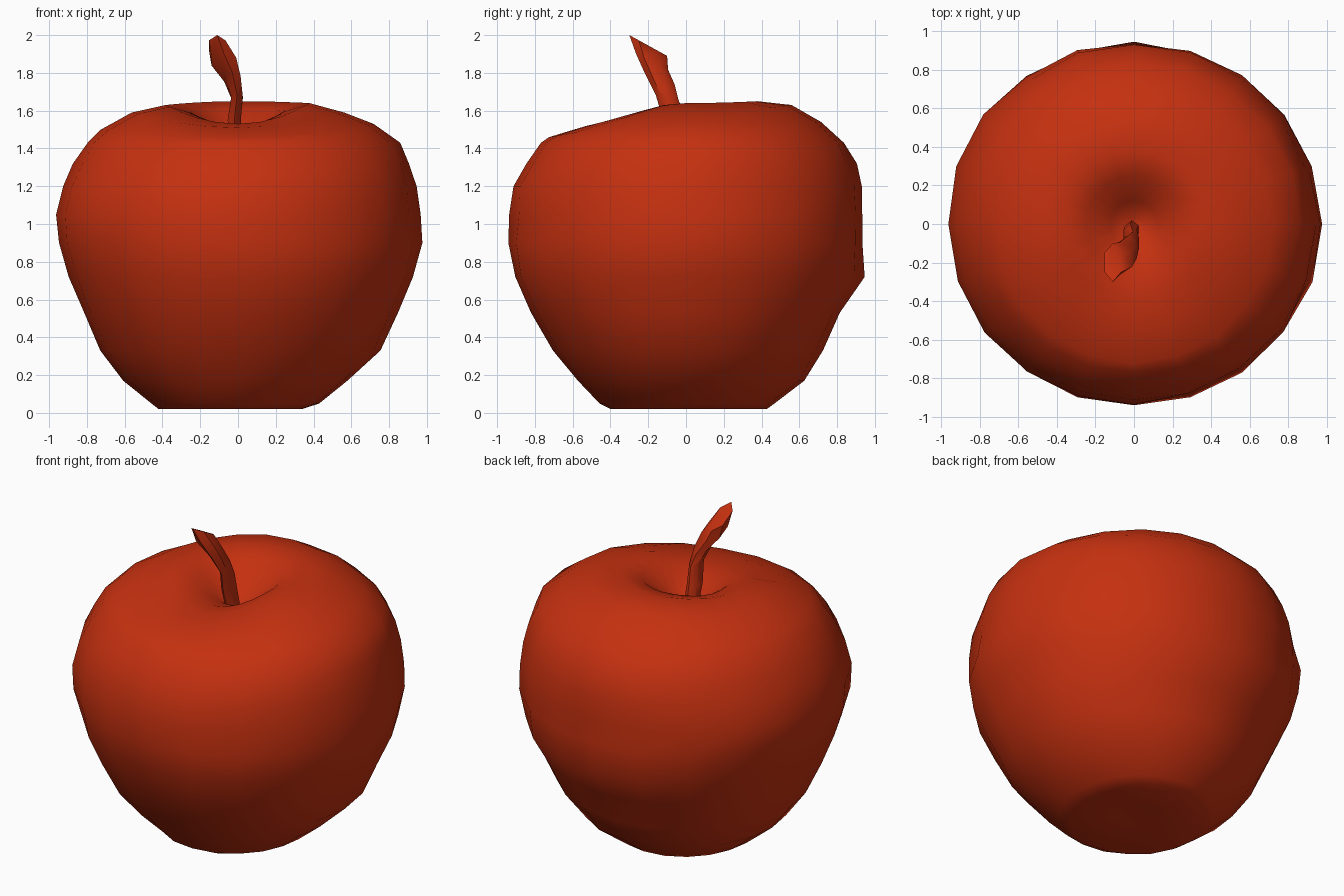
import bpy
import bmesh
import math
import random

default_cube = bpy.data.objects.get("Cube")
if default_cube:
    bpy.data.objects.remove(default_cube, do_unlink=True)

random.seed(4)

# One warm red for the whole fruit
red = bpy.data.materials.new("apple_red")
red.use_nodes = True
red.diffuse_color = (0.56, 0.03, 0.005, 1)
red.node_tree.nodes["Principled BSDF"].inputs["Base Color"].default_value = red.diffuse_color


def blend(values, angle):
    """Blend four side values (left, back, right, front) around the axis."""
    c, s = math.cos(angle), math.sin(angle)
    side_x = values[0] if c > 0 else values[2]
    side_y = values[1] if s > 0 else values[3]
    return side_x * c * c + side_y * s * s


def skin_rings(name, rings, sharp_angle):
    """Join rings of points with quads, close both ends and shade smoothly."""
    bm = bmesh.new()
    loops = [[bm.verts.new(point) for point in ring] for ring in rings]
    count = len(loops[0])
    for low, high in zip(loops, loops[1:]):
        for i in range(count):
            j = (i + 1) % count
            bm.faces.new((low[i], low[j], high[j], high[i]))
    bm.faces.new(list(reversed(loops[0])))
    bm.faces.new(loops[-1])
    bmesh.ops.recalc_face_normals(bm, faces=bm.faces)
    mesh = bpy.data.meshes.new(name)
    bm.to_mesh(mesh)
    bm.free()
    mesh.materials.append(red)
    obj = bpy.data.objects.new(name, mesh)
    bpy.context.collection.objects.link(obj)
    bpy.ops.object.select_all(action="DESELECT")
    obj.select_set(True)
    bpy.context.view_layer.objects.active = obj
    bpy.ops.object.shade_smooth_by_angle(angle=math.radians(sharp_angle))
    return obj


# Apple body: height, then radius towards left, back, right and front
sides = [
    (0.02, (0.34, 0.43, 0.42, 0.4)),
    (0.05, (0.43, 0.47, 0.46, 0.46)),
    (0.17, (0.58, 0.63, 0.61, 0.57)),
    (0.33, (0.76, 0.72, 0.73, 0.71)),
    (0.53, (0.85, 0.82, 0.82, 0.82)),
    (0.72, (0.93, 0.94, 0.9, 0.91)),
    (0.9, (0.97, 0.94, 0.95, 0.94)),
    (1.05, (0.96, 0.94, 0.97, 0.93)),
    (1.2, (0.94, 0.93, 0.92, 0.92)),
    (1.32, (0.91, 0.9, 0.87, 0.85)),
    (1.43, (0.86, 0.84, 0.8, 0.77)),
]
# Shoulder and stem hollow: radius, then height on the same four sides
crown = [
    (0.72, (1.53, 1.54, 1.5, 1.46)),
    (0.56, (1.59, 1.63, 1.59, 1.51)),
    (0.38, (1.64, 1.65, 1.63, 1.53)),
    (0.25, (1.6, 1.61, 1.59, 1.52)),
    (0.12, (1.48, 1.48, 1.48, 1.48)),
    (0.03, (1.42, 1.42, 1.42, 1.42)),
]

segments = 20
angles = [math.tau * i / segments for i in range(segments)]


def around(radius_at, height_at, uneven):
    ring = []
    for a in angles:
        r = radius_at(a) * (1 + random.uniform(-uneven, uneven))
        ring.append((r * math.cos(a), r * math.sin(a), height_at(a)))
    return ring


body = [around(lambda a: 0.12, lambda a: 0.05, 0)]
for height, radii in sides:
    body.append(around(lambda a: blend(radii, a), lambda a: height, 0.008))
for radius, heights in crown:
    body.append(around(lambda a: radius, lambda a: blend(heights, a), 0.008))
skin_rings("apple_body", body, 60)

# Stem: ring centre, half width, half depth and slant of the ring
stem_rings = [
    (-0.01, -0.03, 1.4, 0.04, 0.05, 0),
    (-0.02, -0.06, 1.55, 0.04, 0.06, 0),
    (-0.005, -0.1, 1.67, 0.035, 0.06, 0.2),
    (-0.03, -0.14, 1.77, 0.05, 0.08, 0.4),
    (-0.075, -0.18, 1.86, 0.075, 0.085, 0.5),
    (-0.11, -0.2, 1.945, 0.05, 0.1, 0.55),
]
stem = []
for x, y, z, width, depth, slant in stem_rings:
    ring = []
    for i in range(6):
        a = math.tau * (i + 0.5) / 6
        dy = depth * math.sin(a)
        ring.append((x + width * math.cos(a), y + dy, z - slant * dy))
    stem.append(ring)
skin_rings("stem", stem, 50)
